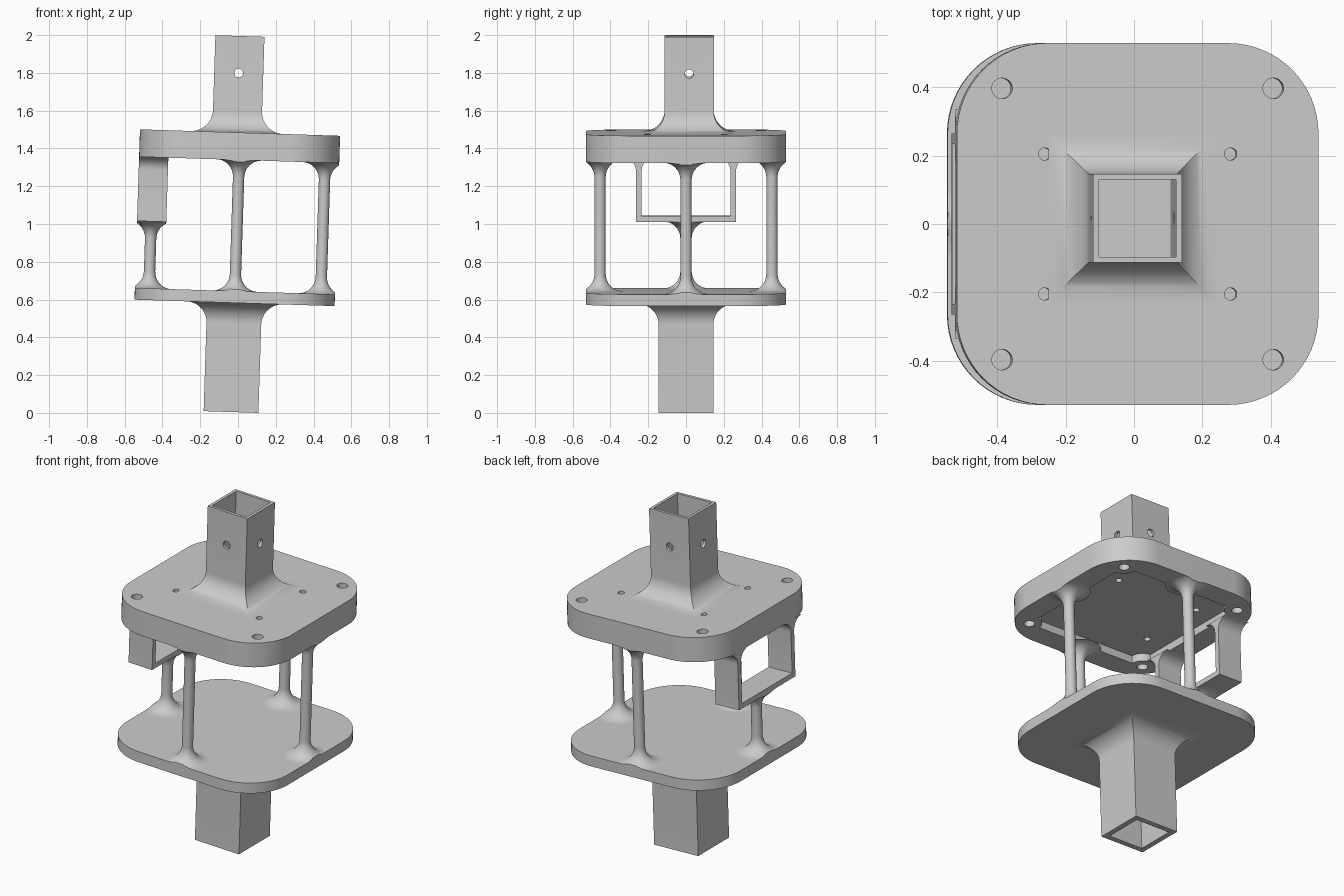
import bpy, bmesh
from math import sin, cos, pi, radians
from mathutils import Matrix

if "Cube" in bpy.data.objects:
    bpy.data.objects.remove(bpy.data.objects["Cube"])

TILT = Matrix.Translation((-0.037, 0, 0.0047)) @ Matrix.Rotation(radians(1.85), 4, 'Y')
parts = []


def loft(name, rings, keep=True):
    """Skin a list of equal-length point rings and cap both ends."""
    bm = bmesh.new()
    vr = [[bm.verts.new(p) for p in ring] for ring in rings]
    n = len(rings[0])
    for a, b in zip(vr, vr[1:]):
        for i in range(n):
            j = (i + 1) % n
            bm.faces.new((a[i], a[j], b[j], b[i]))
    bm.faces.new(vr[0])
    bm.faces.new(vr[-1])
    bmesh.ops.recalc_face_normals(bm, faces=bm.faces[:])
    me = bpy.data.meshes.new(name)
    bm.to_mesh(me)
    bm.free()
    ob = bpy.data.objects.new(name, me)
    bpy.context.collection.objects.link(ob)
    if keep:
        parts.append(ob)
    return ob


def prism(name, outline, z0, z1, keep=True):
    return loft(name, [[(x, y, z) for x, y in outline] for z in (z0, z1)], keep)


def circle(cx, cy, r, n=32):
    return [(cx + r * cos(2 * pi * i / n), cy + r * sin(2 * pi * i / n)) for i in range(n)]


def rounded_square(h, r, n=16):
    pts = []
    for k in range(4):
        sx, sy = ((1, 1), (-1, 1), (-1, -1), (1, -1))[k]
        for i in range(n + 1):
            a = pi / 2 * (k + i / n)
            pts.append((sx * (h - r) + r * cos(a), sy * (h - r) + r * sin(a)))
    return pts


def cut(ob, cutters):
    for c in cutters:
        c.hide_render = True
        m = ob.modifiers.new("cut", 'BOOLEAN')
        m.operation, m.solver, m.object = 'DIFFERENCE', 'EXACT', c
        bpy.context.view_layer.objects.active = ob
        bpy.ops.object.modifier_apply(modifier=m.name)
        bpy.data.objects.remove(c)


def square(cx, cy, h, z):
    return [(cx + h * a, cy + h * b, z) for a, b in ((-1, -1), (1, -1), (1, 1), (-1, 1))]


def tube(name, cx, cy, h, inner, base, end, floor, r):
    """Square socket with a mitred fillet where it meets its plate."""
    s = 1 if end > base else -1
    prof = [(h + r - r * sin(a), base + s * (r - r * cos(a)))
            for a in (pi / 2 * i / 12 for i in range(13))]
    prof += [(h, end), (inner, end), (inner, floor)]
    return loft(name, [square(cx, cy, w, z) for w, z in prof])


def column(name, cx, cy, z0, z1, xmin=-0.53, xmax=0.53, r=0.03, f=0.09):
    """Round post flaring at both ends, trimmed to the plate edge."""
    arc = [pi / 2 * i / 10 for i in range(11)]
    prof = [(r + f - f * sin(a), z0 + f - f * cos(a)) for a in arc]
    prof += [(w, z0 + z1 - z) for w, z in reversed(prof)]
    rings = []
    for w, z in prof:
        rings.append([(min(max(x, xmin), xmax), min(max(y, -0.53), 0.53), z)
                      for x, y in circle(cx, cy, w)])
    return loft(name, rings)


# plates
LOW0, LOW1, UP0, UP1 = 0.578, 0.64, 1.335, 1.48
prism("lower_plate", rounded_square(0.53, 0.265), LOW0, LOW1)
upper = prism("upper_plate", rounded_square(0.53, 0.265), UP0, UP1)

# shallow pocket under the upper plate, leaving bosses round the corner holes
c, rb = 0.3975, 0.07
pocket = []
for k in range(4):
    for i in range(13):
        a = 1.5 * pi - pi / 2 * i / 12
        x, y = c + rb * cos(a), c + rb * sin(a)
        for _ in range(k):
            x, y = -y, x
        pocket.append((x, y))
cutters = [prism("pocket_cutter", pocket, UP0 - 0.1, UP0 + 0.045, False)]
for sx in (-1, 1):
    for sy in (-1, 1):
        cutters.append(prism("hole_cutter", circle(sx * c, sy * c, 0.03), 1.2, 1.6, False))
        cutters.append(prism("hole_cutter", circle(sx * 0.2725, sy * 0.205, 0.018), 1.2, 1.6, False))
cut(upper, cutters)

# sockets above and below
ox, oy = -0.017, 0.017
top = tube("upper_socket", ox, oy, 0.13, 0.113, UP1, 1.991, 1.482, 0.115)
tube("lower_socket", 0, 0, 0.145, 0.113, LOW0, 0, 0.56, 0.11)
ring = circle(0, 1.795, 0.023)
cut(top, [loft("pin_cutter", [[(ox + u, y, v) for u, v in ring] for y in (-0.5, 0.5)], False),
          loft("pin_cutter", [[(x, oy + u, v) for u, v in ring] for x in (-0.5, 0.5)], False)])

# posts, the left one carrying the frame
column("front_post", 0, -0.455, LOW1, UP0)
column("back_post", 0, 0.455, LOW1, UP0)
column("right_post", 0.455, 0, LOW1, UP0)
BOX = 0.995
column("left_post", -0.455, 0, LOW1, BOX, xmax=-0.375 + 0.04)
for v in parts[-1].data.vertices:
    if v.co.z > 0.8:
        v.co.x = min(v.co.x, -0.375)

# open U frame hanging from the upper plate
f = 0.07
arc = [pi / 2 * i / 8 for i in range(9)]
outer = [(0.265 + f - f * sin(a), UP0 - f + f * cos(a)) for a in arc]
inner = [(0.235 - f + f * sin(a), UP0 - f + f * cos(a)) for a in arc]
half = inner[::-1]
outer_half = [p for p in reversed(outer)]
right = [(0.235, BOX + 0.03)] + half + outer_half[::-1] + [(0.265, BOX)]
outline = right + [(-y, z) for y, z in reversed(right)]
loft("hanging_frame", [[(x, y, z) for y, z in outline] for x in (-0.53, -0.375)])

# lean the whole assembly and smooth the curved faces
bpy.ops.object.select_all(action='DESELECT')
for ob in parts:
    ob.data.transform(TILT)
    ob.select_set(True)
bpy.context.view_layer.objects.active = parts[0]
bpy.ops.object.shade_smooth_by_angle(angle=radians(30))
